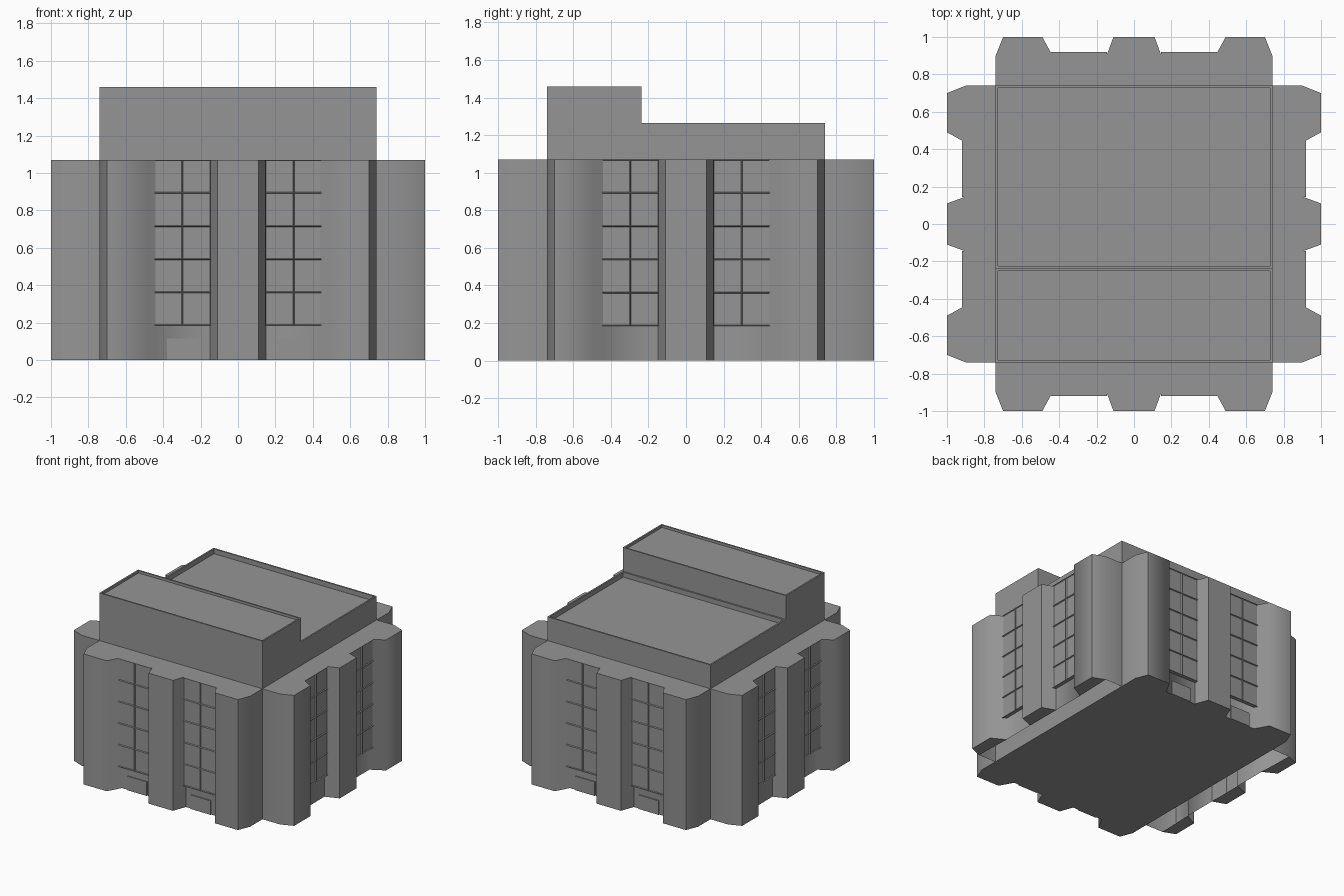
import bpy, bmesh, math
from mathutils import Matrix

if "Cube" in bpy.data.objects:
    bpy.data.objects.remove(bpy.data.objects["Cube"], do_unlink=True)

WALL_H = 1.07
CORE = 0.74
SILL = 0.185
FLOORS = 5

grey = bpy.data.materials.new("concrete_grey")
grey.use_nodes = True
grey.diffuse_color = (0.3, 0.3, 0.3, 1)
grey.node_tree.nodes["Principled BSDF"].inputs["Base Color"].default_value = (0.3, 0.3, 0.3, 1)


def finish(name, bm, turn=0, smooth=None):
    """Turn the part to its side of the building and link it."""
    bm.transform(Matrix.Rotation(turn * math.pi / 2, 4, 'Z'))
    bmesh.ops.recalc_face_normals(bm, faces=bm.faces)
    mesh = bpy.data.meshes.new(name)
    bm.to_mesh(mesh)
    bm.free()
    mesh.materials.append(grey)
    ob = bpy.data.objects.new(name, mesh)
    bpy.context.collection.objects.link(ob)
    if smooth:
        bpy.ops.object.select_all(action='DESELECT')
        ob.select_set(True)
        bpy.context.view_layer.objects.active = ob
        bpy.ops.object.shade_smooth_by_angle(angle=math.radians(smooth))
    return ob


def add_box(bm, x0, x1, y0, y1, z0, z1):
    m = Matrix.Translation(((x0 + x1) / 2, (y0 + y1) / 2, (z0 + z1) / 2))
    m = m @ Matrix.Diagonal((x1 - x0, y1 - y0, z1 - z0, 1))
    return bmesh.ops.create_cube(bm, size=1, matrix=m)["verts"]


# Core blocks with a sunken roof deck behind a thin parapet
def roof_block(name, y0, y1, top, rim, drop):
    bm = bmesh.new()
    add_box(bm, -CORE, CORE, y0, y1, 0, top)
    bm.normal_update()
    deck = max(bm.faces, key=lambda f: f.calc_center_median().z)
    bmesh.ops.inset_region(bm, faces=[deck], thickness=rim)
    low = bmesh.ops.extrude_face_region(bm, geom=[deck])["geom"]
    bmesh.ops.translate(bm, vec=(0, 0, -drop),
                        verts=[g for g in low if isinstance(g, bmesh.types.BMVert)])
    bmesh.ops.delete(bm, geom=[deck], context='FACES_ONLY')
    finish(name, bm)


roof_block("main_block", -0.238, CORE, 1.265, 0.018, 0.04)
roof_block("front_roof_block", -CORE, -0.238, 1.46, 0.018, 0.02)

# Outline of one facade: two corner bays and a middle bay, as (across, outward)
corner_bay = [(-CORE, 0.9), (-0.70, 1.0), (-0.49, 1.0), (-0.43, 0.89)]
middle_bay = [(-0.15, 0.89), (-0.11, 1.0), (0.11, 1.0), (0.15, 0.89)]
bays = [corner_bay, middle_bay, [(-x, d) for x, d in reversed(corner_bay)]]
outline = [(-CORE, CORE)] + sum(bays, []) + [(CORE, CORE)]


def facade(name, turn, open_base):
    bm = bmesh.new()
    low = [bm.verts.new((x, -d, 0)) for x, d in outline]
    high = [bm.verts.new((x, -d, WALL_H)) for x, d in outline]
    for i in range(len(low) - 1):
        bm.faces.new((low[i], low[i + 1], high[i + 1], high[i]))
    bm.faces.new(high)
    # Side wings are closed below the bays only
    if open_base:
        for b in range(3):
            bm.faces.new(low[1 + 4 * b:5 + 4 * b])
    else:
        bm.faces.new(low)
    finish(name, bm, turn, 65)


# Window wall standing slightly forward of the base, with shallow panes per floor
def window_wall(name, turn, x0, x1):
    bm = bmesh.new()
    verts = add_box(bm, x0, x1, -0.92, -0.88, SILL, WALL_H)
    step = (WALL_H - SILL) / FLOORS
    for i in range(1, FLOORS):
        bmesh.ops.bisect_plane(bm, geom=bm.verts[:] + bm.edges[:] + bm.faces[:],
                               plane_co=(0, 0, SILL + i * step), plane_no=(0, 0, 1))
    bmesh.ops.bisect_plane(bm, geom=bm.verts[:] + bm.edges[:] + bm.faces[:],
                           plane_co=((x0 + x1) / 2, 0, 0), plane_no=(1, 0, 0))
    bm.normal_update()
    panes = [f for f in bm.faces if f.normal.y < -0.9]
    bmesh.ops.inset_individual(bm, faces=panes, thickness=0.006, depth=-0.008)
    finish(name, bm, turn)


def door(name, turn, x):
    bm = bmesh.new()
    add_box(bm, x - 0.09, x + 0.09, -0.898, -0.889, 0, 0.115)
    finish(name, bm, turn)


for turn, side in enumerate(("front", "left", "back", "right")):
    facade(side + "_facade", turn, turn % 2 == 1)
    for s, end in ((-1, "a"), (1, "b")):
        x0, x1 = sorted((s * 0.145, s * 0.45))
        window_wall(f"{side}_window_wall_{end}", turn, x0, x1)
        if turn % 2 == 0:
            door(f"{side}_door_{end}", turn, s * 0.29)
